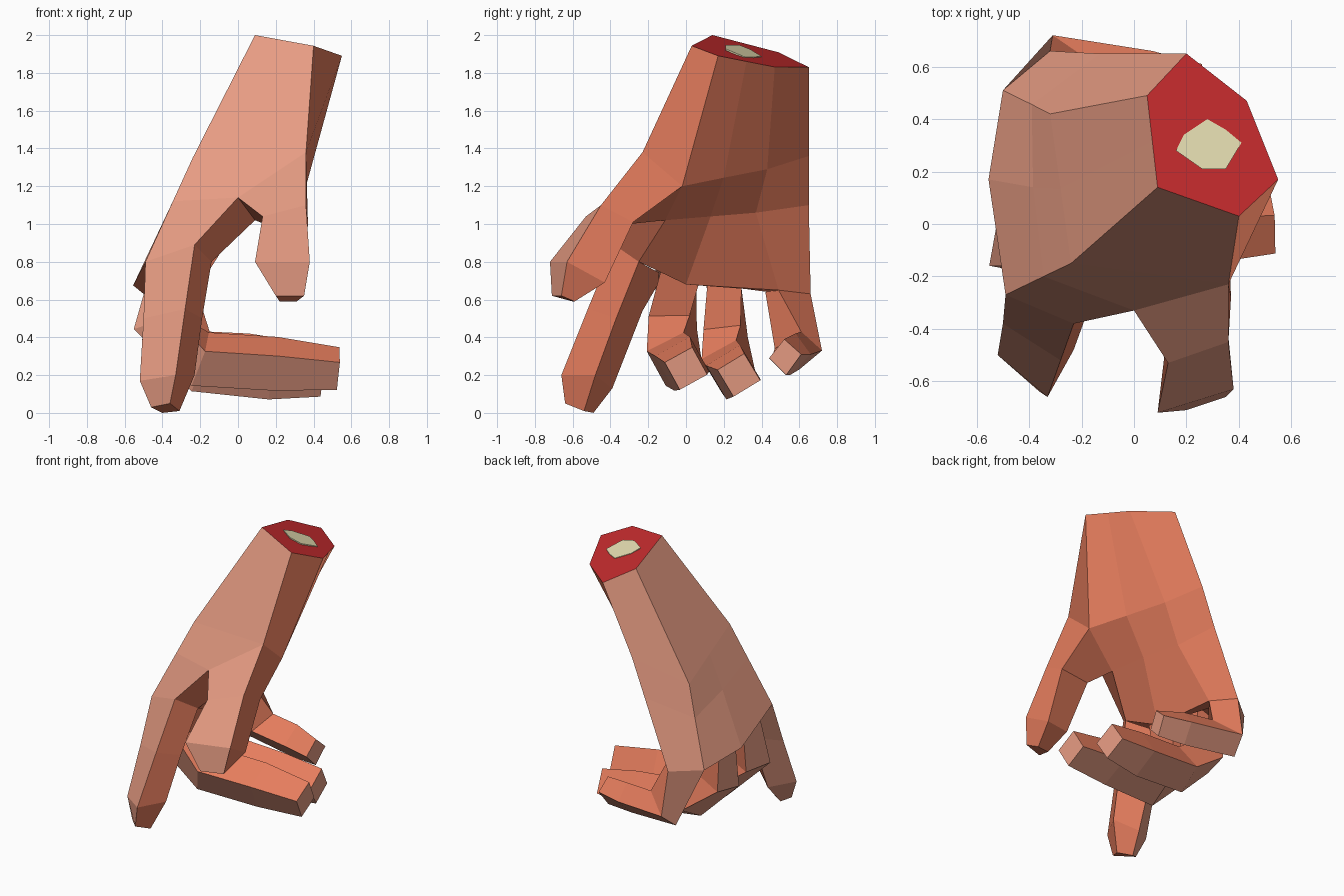
import bpy, bmesh
from mathutils import Vector

if "Cube" in bpy.data.objects:
    bpy.data.objects.remove(bpy.data.objects["Cube"])


def material(name, rgb):
    m = bpy.data.materials.new(name)
    m.diffuse_color = (*rgb, 1)
    m.use_nodes = True
    m.node_tree.nodes["Principled BSDF"].inputs["Base Color"].default_value = m.diffuse_color
    return m


pale = material("back_skin", (0.79, 0.33, 0.225))
warm = material("palm_skin", (0.79, 0.205, 0.11))
flesh = material("red_flesh", (0.55, 0.024, 0.026))
bone = material("bone", (0.78, 0.72, 0.44))


def loft(name, sections, sides, mats=(pale, warm), start=1, end=1):
    """Skin equal-length point loops; each side strip has its own colour, ends are capped."""
    bm = bmesh.new()
    rings = [[bm.verts.new(p) for p in s] for s in sections]
    n = len(rings[0])
    for r0, r1 in zip(rings, rings[1:]):
        for i in range(n):
            j = (i + 1) % n
            f = bm.faces.new((r0[i], r0[j], r1[j], r1[i]))
            f.material_index = sides[i]
    bm.faces.new(rings[0]).material_index = start
    bm.faces.new(rings[-1]).material_index = end
    bmesh.ops.recalc_face_normals(bm, faces=bm.faces[:])
    me = bpy.data.meshes.new(name)
    bm.to_mesh(me)
    bm.free()
    for m in mats:
        me.materials.append(m)
    ob = bpy.data.objects.new(name, me)
    bpy.context.collection.objects.link(ob)
    return ob


def cut(x, y, lift=0.0):
    """Point on the slanted wrist cut."""
    return (x, y, 2.06 - 0.22 * x - 0.286 * y + lift)


# Wrist and palm: wrist cut, thumb level, web level, knuckles
wrist = [cut(.09, .14), cut(.07, .315), cut(.05, .49), cut(.2, .65),
         cut(.43, .47), cut(.49, .32), cut(.55, .17), cut(.40, .03, -.02)]
upper = [(-.24, -.15, 1.35), (-.28, .135, 1.255), (-.32, .42, 1.16), (-.03, .65, 1.36),
         (.10, .43, 1.29), (.23, .2, 1.245), (.36, -.02, 1.2), (.36, -.23, 1.38)]
web = [(-.345, -.2, 1.12), (-.385, .14, 1.03), (-.39, .456, .95), (-.13, .65, 1.10),
       (-.06, .37, 1.06), (.03, .13, 1.04), (.09, -.11, 1.02), (0, -.33, 1.14)]
knuckles = [(-.49, -.27, .80), (-.555, .17, .675), (-.5, .51, .63), (-.32, .66, .63),
            (-.22, .49, .65), (-.2, 0, .68), (-.14, -.25, .80), (-.23, -.38, .89)]
loft("palm", [wrist, upper, web, knuckles], (0, 0, 0, 1, 1, 1, 1, 0),
     (pale, warm, flesh), start=2)

# Bone end as a thin plate on the cut
outline = [(.16, .28), (.19, .34), (.28, .40), (.35, .36), (.41, .31), (.35, .21), (.26, .21)]
loft("bone_end", [[cut(x, y, h) for x, y in outline] for h in (.004, -.004)],
     [0] * 7, (bone,), 0, 0)

# Thumb grows from the side of the palm
loft("thumb", [
    [web[7], upper[7], upper[6], web[6]],
    [(.13, -.53, 1.04), (.36, -.45, 1.10), (.37, -.28, 1.01), (.14, -.30, 1.00)],
    [(.09, -.72, .80), (.38, -.63, .80), (.36, -.43, .69), (.17, -.47, .70)],
    [(.20, -.71, .62), (.35, -.66, .62), (.31, -.59, .59), (.22, -.60, .59)]],
    (0, 1, 1, 1))

# Index finger points down
loft("index_finger", [
    [knuckles[0], knuckles[7], knuckles[6], (-.36, -.12, .73)],
    [(-.50, -.38, .50), (-.28, -.52, .55), (-.19, -.37, .50), (-.36, -.23, .54)],
    [(-.52, -.50, .17), (-.33, -.66, .20), (-.23, -.48, .20), (-.37, -.39, .13)],
    [(-.46, -.53, .03), (-.36, -.64, .05), (-.31, -.54, .01), (-.40, -.49, 0)]],
    (0, 1, 1, 0))

# Little finger continues the outer palm edge, then curls inward
loft("little_finger", [
    [knuckles[2], knuckles[3], knuckles[4], (-.42, .42, .64)],
    [(-.34, .60, .23), (-.31, .72, .33), (-.15, .61, .43), (-.22, .47, .34)],
    [(.04, .55, .20), (.07, .66, .31), (.06, .58, .42), (.04, .46, .31)],
    [(.24, .53, .20), (.26, .61, .31), (.25, .52, .39), (.23, .44, .29)]],
    (0, 1, 1, 0), end=0)


def curled_finger(name, path, sizes, roll):
    """Square-section finger swept along a bent path."""
    pts = [Vector(p) for p in path]
    sections = []
    for i, p in enumerate(pts):
        t = (pts[min(i + 1, len(pts) - 1)] - pts[max(i - 1, 0)]).normalized()
        s = Vector((0, 1, roll))
        s = (s - t * s.dot(t)).normalized()
        u = t.cross(s)
        sections.append([p + (s * a + u * b) * sizes[i]
                         for a, b in ((-1, -1), (1, -1), (1, 1), (-1, 1))])
    return loft(name, sections, (0, 1, 1, 0), end=0)


# Two middle fingers curled towards the palm
curled_finger("middle_finger",
              [(-.36, -.04, .77), (-.43, -.07, .48), (-.2, -.06, .285), (.2, -.02, .26), (.53, .0, .235)],
              (.11, .11, .11, .105, .083), .55)
curled_finger("ring_finger",
              [(-.37, .20, .72), (-.40, .21, .42), (-.2, .225, .25), (.17, .25, .215), (.44, .28, .20)],
              (.09, .10, .105, .105, .083), .6)
